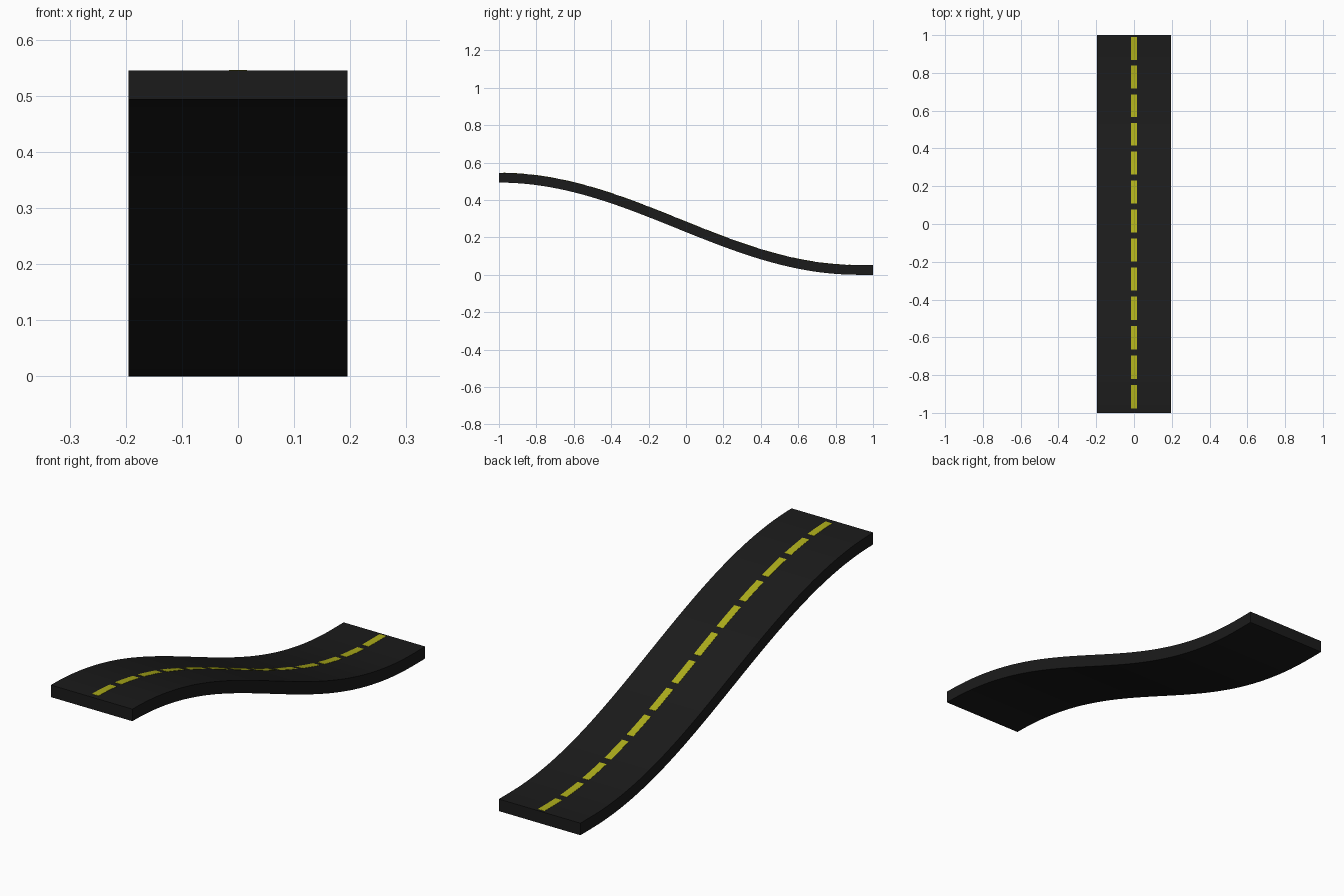
import bpy
from math import cos, sin, pi, atan, hypot

if "Cube" in bpy.data.objects:
    bpy.data.objects.remove(bpy.data.objects["Cube"])

HALF_W, THICK = 0.195, 0.052
Z_HIGH, Z_LOW, Y_FLAT = 0.519, 0.026, 0.92


def height(y):
    t = min((y + 1) / (Y_FLAT + 1), 1)
    return (Z_HIGH + Z_LOW) / 2 + (Z_HIGH - Z_LOW) / 2 * cos(pi * t)


def offset_point(y, d):
    # Point at distance d from the centre curve, kept within the road ends
    slope = (height(min(y + 0.001, 1)) - height(max(y - 0.001, -1))) / 0.002
    if abs(y) > 0.999:
        slope = 0
    n = hypot(1, slope)
    return y - d * slope / n, height(y) + d / n


def material(name, color):
    m = bpy.data.materials.new(name)
    m.diffuse_color = color
    m.use_nodes = True
    m.node_tree.nodes["Principled BSDF"].inputs["Base Color"].default_value = m.diffuse_color
    return m


def slab(name, spans, half_w, d0, d1, mat):
    # Closed ribbon following the curve, one per span of y values
    verts, faces = [], []
    for ys in spans:
        start = len(verts)
        for y in ys:
            for x, d in ((-half_w, d0), (half_w, d0), (half_w, d1), (-half_w, d1)):
                verts.append((x, *offset_point(y, d)))
        for i in range(len(ys) - 1):
            a = start + 4 * i
            for k in range(4):
                j = (k + 1) % 4
                faces.append((a + k, a + j, a + 4 + j, a + 4 + k)[::-1])
        e = len(verts) - 4
        faces.append((start, start + 1, start + 2, start + 3))
        faces.append((e + 3, e + 2, e + 1, e))
    mesh = bpy.data.meshes.new(name)
    mesh.from_pydata(verts, [], faces)
    mesh.materials.append(mat)
    obj = bpy.data.objects.new(name, mesh)
    bpy.context.collection.objects.link(obj)
    # Consistent outward normals
    import bmesh
    bm = bmesh.new()
    bm.from_mesh(mesh)
    bmesh.ops.recalc_face_normals(bm, faces=bm.faces)
    bm.to_mesh(mesh)
    bm.free()
    return obj


def span(a, b, n):
    return [a + (b - a) * i / n for i in range(n + 1)]


# Sloping road bed
slab("road_bed", [span(-1, 1, 50)], HALF_W, -THICK / 2, THICK / 2,
     material("asphalt", (0.011, 0.011, 0.011, 1)))

# Thirteen dashes along the centre line
dashes = [span(0.007 + 0.1537 * i - 0.061, 0.007 + 0.1537 * i + 0.061, 4)
          for i in range(-6, 7)]
slab("centre_dashes", dashes, 0.016, THICK / 2 - 0.002, THICK / 2 + 0.001,
     material("yellow_paint", (0.42, 0.42, 0.011, 1)))
